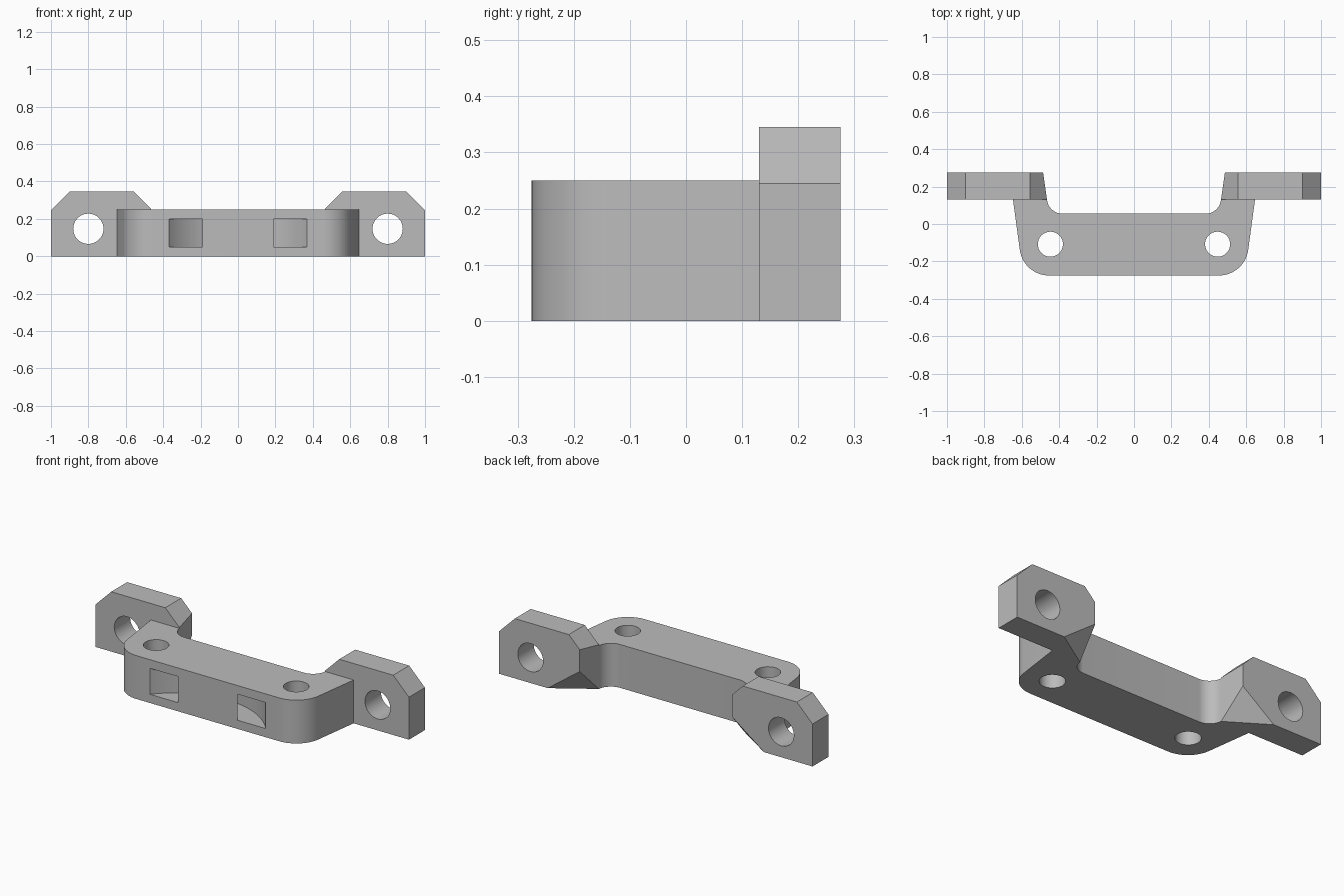
import bpy, bmesh, math
from mathutils import Vector

cube = bpy.data.objects.get("Cube")
if cube:
    bpy.data.objects.remove(cube, do_unlink=True)

grey = bpy.data.materials.new("light_grey")
grey.use_nodes = True
colour = (0.5, 0.5, 0.5, 1)
grey.diffuse_color = colour
grey.node_tree.nodes["Principled BSDF"].inputs["Base Color"].default_value = colour


def prism(name, outline, z0, z1, cuts=()):
    """Extrude an xy outline from z0 to z1, then trim by (point, normal) planes."""
    bm = bmesh.new()
    face = bm.faces.new([bm.verts.new((x, y, z0)) for x, y in outline])
    ext = bmesh.ops.extrude_face_region(bm, geom=[face])
    top = [v for v in ext["geom"] if isinstance(v, bmesh.types.BMVert)]
    bmesh.ops.translate(bm, verts=top, vec=(0, 0, z1 - z0))
    for point, normal in cuts:
        geom = bm.verts[:] + bm.edges[:] + bm.faces[:]
        res = bmesh.ops.bisect_plane(bm, geom=geom, plane_co=point, plane_no=normal,
                                     clear_outer=True)
        edges = [e for e in res["geom_cut"] if isinstance(e, bmesh.types.BMEdge)]
        bmesh.ops.holes_fill(bm, edges=edges)
    bmesh.ops.recalc_face_normals(bm, faces=bm.faces[:])
    mesh = bpy.data.meshes.new(name)
    bm.to_mesh(mesh)
    bm.free()
    mesh.materials.append(grey)
    obj = bpy.data.objects.new(name, mesh)
    bpy.context.collection.objects.link(obj)
    return obj


def arc(cx, cy, r, a0, a1, n):
    angles = [math.radians(a0 + (a1 - a0) * i / n) for i in range(n + 1)]
    return [(cx + r * math.cos(a), cy + r * math.sin(a)) for a in angles]


def fillet(before, corner, after, length, n=14):
    """Round a corner with an arc that starts the given length from it."""
    c = Vector(corner)
    u = (Vector(before) - c).normalized()
    v = (Vector(after) - c).normalized()
    half = u.angle(v) / 2
    r = length * math.tan(half)
    centre = c + (u + v).normalized() * length / math.cos(half)
    p, q = c + u * length - centre, c + v * length - centre
    sweep = p.angle(q)
    pts = []
    for i in range(n + 1):
        t = i / n
        d = (p * math.sin((1 - t) * sweep) + q * math.sin(t * sweep)) / math.sin(sweep)
        pts.append(tuple(centre + d.normalized() * r))
    return pts


def combine(target, other, operation):
    """Apply a boolean and discard the helper."""
    mod = target.modifiers.new("combine", "BOOLEAN")
    mod.operation, mod.object, mod.solver = operation, other, "EXACT"
    deps = bpy.context.evaluated_depsgraph_get()
    mesh = bpy.data.meshes.new_from_object(target.evaluated_get(deps))
    target.modifiers.clear()
    target.data = mesh
    bpy.data.objects.remove(other, do_unlink=True)


# Bridge body: rounded U outline, mirrored
front, back, join = -0.275, 0.055, 0.13
half = fillet((0, front), (0.592, front), (0.647, join), 0.137)
half += [(0.647, join), (0.465, join)]
half += fillet((0.465, join), (0.455, back), (0, back), 0.073)
body = prism("bracket_body", half + [(-x, y) for x, y in reversed(half)], 0, 0.25)

# Mounting ears: chamfered blocks, undercut at the inner rear corner
for s in (1, -1):
    foot = [(0.465, join), (1, join), (1, 0.275), (0.486, 0.275)]
    a, b, c = Vector((0.69, 0.275, 0)), Vector((0.465, join, 0)), Vector((0.486, 0.275, 0.15))
    under = (b - a).cross(c - a)
    if under.z > 0:
        under.negate()
    cuts = [((0.9, 0, 0.345), (1, 0, 1)), ((0.555, 0, 0.345), (-1, 0, 1)), (a, under)]
    flip = Vector((s, 1, 1))
    ear = prism("ear", [(s * x, y) for x, y in foot], 0, 0.345,
                [(Vector(p) * flip, Vector(n) * flip) for p, n in cuts])
    combine(body, ear, "UNION")

# Bolt holes: vertical through the body, front to back through the ears
for s in (1, -1):
    combine(body, prism("body_hole", arc(s * 0.447, -0.108, 0.067, 0, 350, 35), -0.1, 0.4),
            "DIFFERENCE")
    hole = prism("ear_hole", arc(0, 0, 0.081, 0, 350, 35), -0.2, 0.2)
    hole.rotation_euler.x = math.pi / 2
    hole.location = (s * 0.8, 0.2, 0.147)
    combine(body, hole, "DIFFERENCE")

# Curved strap tunnel opening twice in the front face
cy = front - 0.3
tunnel = arc(0, cy, 0.476, 5, 175, 48) + arc(0, cy, 0.355, 175, 5, 48)
combine(body, prism("strap_tunnel", tunnel, 0.05, 0.2), "DIFFERENCE")

bpy.ops.object.select_all(action="DESELECT")
body.select_set(True)
bpy.context.view_layer.objects.active = body
bpy.ops.object.shade_smooth_by_angle(angle=math.radians(25))
